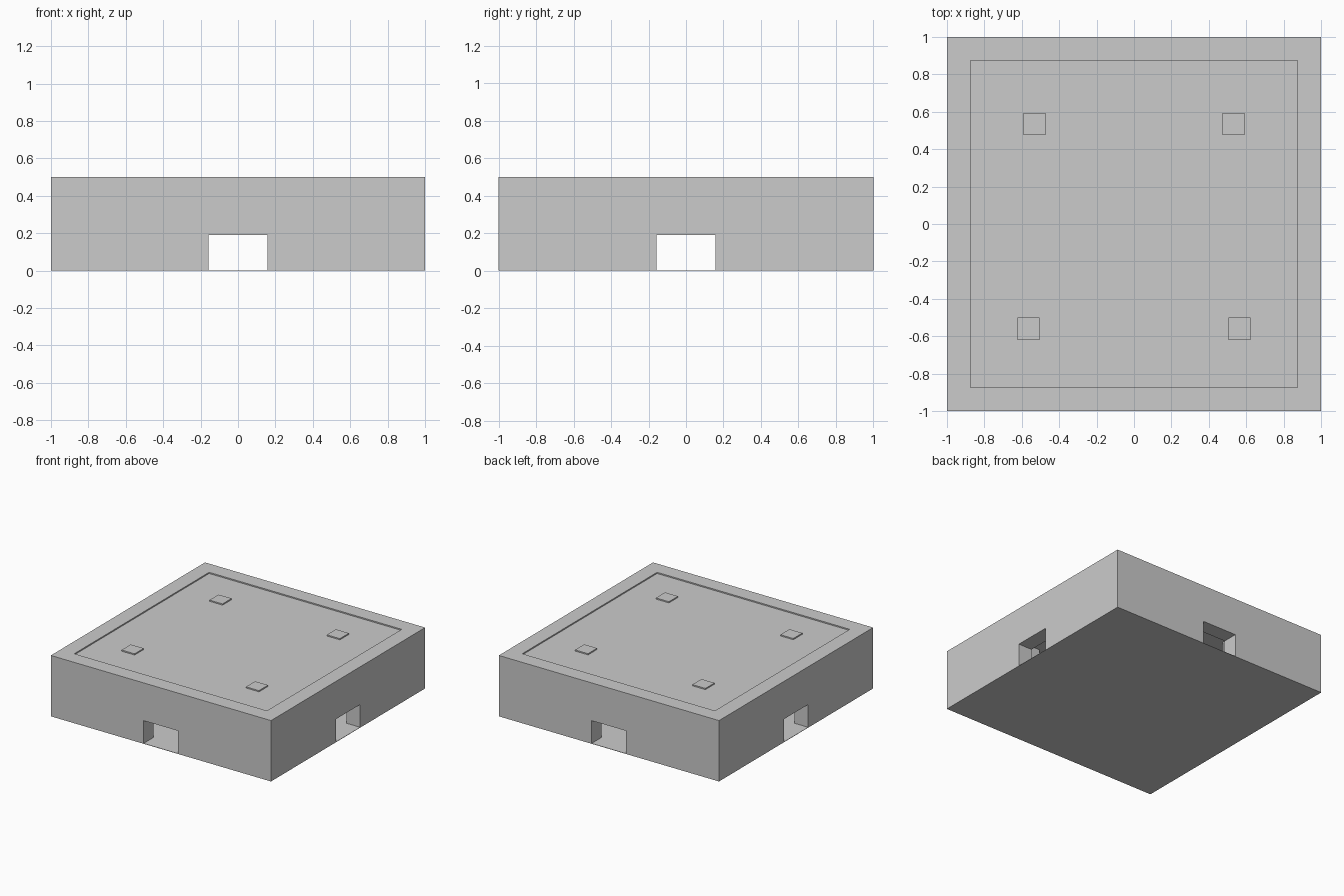
import bpy

if "Cube" in bpy.data.objects:
    bpy.data.objects.remove(bpy.data.objects["Cube"])


def box(name, x0, x1, y0, y1, z0, z1):
    """Axis-aligned box between two corners, with scale baked into the mesh."""
    bpy.ops.mesh.primitive_cube_add(
        size=1, location=((x0 + x1) / 2, (y0 + y1) / 2, (z0 + z1) / 2))
    ob = bpy.context.object
    ob.name = name
    ob.scale = (x1 - x0, y1 - y0, z1 - z0)
    bpy.ops.object.transform_apply(location=False, rotation=False, scale=True)
    return ob


def cut(target, cutter):
    """Subtract a hidden helper from the target."""
    mod = target.modifiers.new(cutter.name, 'BOOLEAN')
    mod.operation = 'DIFFERENCE'
    mod.solver = 'EXACT'
    mod.object = cutter
    cutter.hide_render = True
    cutter.hide_set(True)


H = 0.5        # wall height
INNER = 0.875  # inside face of the walls
DOOR = 0.157   # half width of the doorways
DOOR_TOP = 0.19
ROOF = 0.49    # roof panel sits just below the wall tops

# Outer walls: a hollow square with a doorway in the middle of every side
walls = box("outer_walls", -1, 1, -1, 1, 0, H)
cut(walls, box("room_cutter", -INNER, INNER, -INNER, INNER, -0.1, H + 0.1))
cut(walls, box("side_door_cutter", -1.2, 1.2, -DOOR, DOOR, -0.1, DOOR_TOP))
cut(walls, box("front_back_door_cutter", -DOOR, DOOR, -1.2, 1.2, -0.1, DOOR_TOP))

# Thin floor and roof panels
box("floor", -1, 1, -1, 1, 0, 0.003)
box("roof_panel", -INNER, INNER, -INNER, INNER, ROOF - 0.015, ROOF)

# Four square pillars whose tops just break through the roof
P = 0.059
for name, x, y in (("back_left", -0.533, 0.535), ("back_right", 0.533, 0.535),
                   ("front_left", -0.565, -0.56), ("front_right", 0.565, -0.56)):
    box(name + "_pillar", x - P, x + P, y - P, y + P, 0, H)
